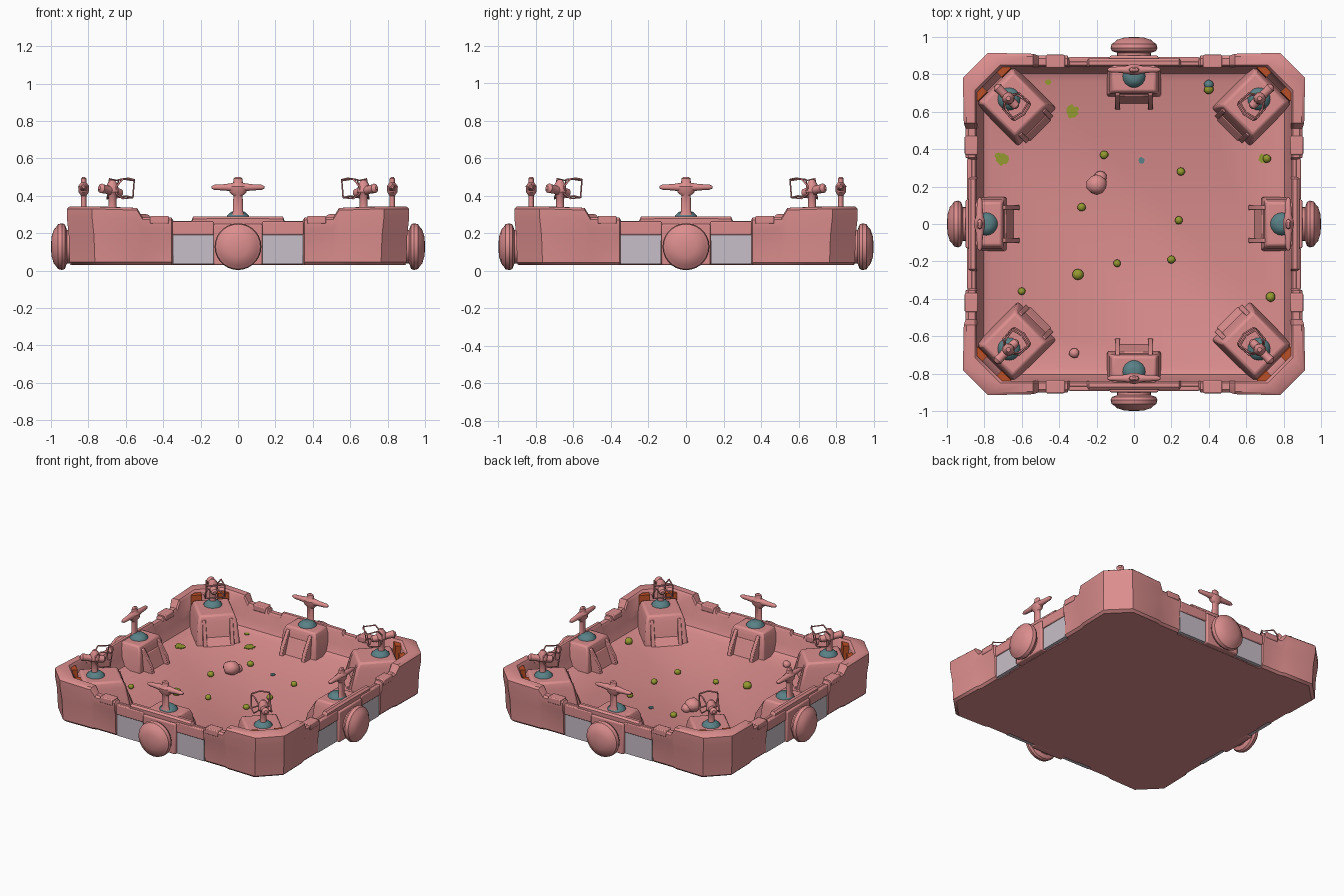
import bpy, bmesh, math, random
from mathutils import Vector, Matrix

random.seed(4)
if "Cube" in bpy.data.objects:
    bpy.data.objects.remove(bpy.data.objects["Cube"])

FLOOR = 0.11
SIDES = [k * math.pi / 2 for k in range(4)]
CORNERS = [a + math.pi / 4 for a in SIDES]


def material(name, rgb):
    m = bpy.data.materials.new(name)
    m.use_nodes = True
    m.diffuse_color = (*rgb, 1)
    m.node_tree.nodes["Principled BSDF"].inputs["Base Color"].default_value = (*rgb, 1)
    return m


PINK = material("dusty pink", (0.72, 0.27, 0.27))
GREY = material("pale grey", (0.58, 0.52, 0.58))
TEAL = material("dull teal", (0.1, 0.22, 0.24))
ORANGE = material("burnt orange", (0.5, 0.08, 0.02))
GREEN = material("olive green", (0.3, 0.32, 0.03))


def loft(rings, bm=None):
    """Skin a stack of equal rings and cap both ends."""
    bm = bm or bmesh.new()
    rows = [[bm.verts.new(p) for p in ring] for ring in rings]
    n = len(rows[0])
    faces = [bm.faces.new((a[i], a[(i + 1) % n], b[(i + 1) % n], b[i]))
             for a, b in zip(rows, rows[1:]) for i in range(n)]
    faces += [bm.faces.new(rows[0][::-1]), bm.faces.new(rows[-1])]
    bmesh.ops.recalc_face_normals(bm, faces=faces)
    return bm


def lathe(profile, place=Matrix(), n=18, bm=None):
    turn = [2 * math.pi * i / n for i in range(n)]
    return loft([[place @ Vector((r * math.cos(a), r * math.sin(a), z)) for a in turn]
                 for r, z in profile], bm)


def rect(half, y0, y1, z, cx=0):
    return [(cx - half, y0, z), (cx + half, y0, z), (cx + half, y1, z), (cx - half, y1, z)]


def finish(name, bm, mat, angles=(0,), bevel=0, smooth=35):
    """Make one mesh and place a copy at each angle around the centre."""
    me = bpy.data.meshes.new(name)
    bm.to_mesh(me)
    bm.free()
    me.materials.append(mat)
    me.polygons.foreach_set("use_smooth", [True] * len(me.polygons))
    me.set_sharp_from_angle(angle=math.radians(smooth))
    for a in angles:
        ob = bpy.data.objects.new(name, me)
        ob.rotation_euler.z = a
        bpy.context.collection.objects.link(ob)
        if bevel:
            mod = ob.modifiers.new("soft edges", "BEVEL")
            mod.width, mod.segments = bevel, 2


# Tray: stepped wall, floor and underside in one skin
half = [(0.1, 0.885, 0.29), (0.24, 0.885, 0.288), (0.25, 0.88, 0.265), (0.345, 0.88, 0.265),
        (0.355, 0.9, 0.283), (0.51, 0.9, 0.285), (0.54, 0.91, 0.335), (0.78, 0.915, 0.342)]
stations = [(-x, o, t) for x, o, t in reversed(half)] + half


def wall_ring(depth_of, height_of):
    ring = []
    for a in SIDES:
        for x, out, top in stations:
            d = depth_of(out)
            lim = d - 0.135
            p = Vector((max(-lim, min(lim, x)), -d, height_of(top)))
            ring.append(Matrix.Rotation(a, 3, "Z") @ p)
    return ring


levels = [(lambda o: o - 0.03, lambda t: 0.03), (lambda o: o - 0.015, lambda t: 0.045),
          (lambda o: o - 0.01, lambda t: 0.19), (lambda o: o, lambda t: t - 0.06),
          (lambda o: o, lambda t: t - 0.012), (lambda o: o - 0.014, lambda t: t),
          (lambda o: 0.85, lambda t: t), (lambda o: 0.84, lambda t: t - 0.015),
          (lambda o: 0.83, lambda t: 0.19), (lambda o: 0.805, lambda t: 0.13),
          (lambda o: 0.76, lambda t: FLOOR)]
finish("arena_tray", loft([wall_ring(d, h) for d, h in levels]), PINK)

# Side windows, lintels and the round bosses
bm = bmesh.new()
for s in (-1, 1):
    loft([rect(0.108, 0.84, 0.882, z, s * 0.24) for z in (0.035, 0.19)], bm)
finish("side_window", bm, GREY, SIDES)
finish("boss_pillar", loft([rect(0.13, 0.85, 0.9, z) for z in (0.03, 0.25)]), PINK, SIDES, 0.008)
bm = bmesh.new()
for s in (-1, 1):
    loft([rect(0.11, 0.85, 0.892, z, s * 0.24) for z in (0.19, 0.262)], bm)
    loft([rect(0.05, 0.835, 0.905, z, s * 0.42) for z in (0.25, 0.292)], bm)
finish("wall_lintel", bm, PINK, SIDES, 0.006)
outward = Matrix.Translation((0, 0, 0.128)) @ Matrix.Rotation(-math.pi / 2, 4, "X")
finish("round_boss", lathe([(0.09, 0.87), (0.09, 0.915), (0.118, 0.925), (0.125, 0.94), (0.12, 0.962),
                            (0.105, 0.972), (0.09, 0.985), (0.055, 0.996), (0.015, 1.0)],
                           outward, 28), PINK, SIDES)

# Side pedestals with a sloped front between two rails
finish("side_pedestal", loft([rect(0.145, 0.68, 0.85, FLOOR - 0.01), rect(0.13, 0.695, 0.85, 0.25),
                              rect(0.115, 0.71, 0.85, 0.287)]), PINK, SIDES, 0.01)
bm = bmesh.new()
for s in (-1, 1):
    loft([rect(0.014, 0.61, 0.72, FLOOR - 0.01, s * 0.088), rect(0.014, 0.625, 0.72, 0.16, s * 0.088),
          rect(0.012, 0.69, 0.72, 0.265, s * 0.088)], bm)
loft([rect(0.08, 0.64, 0.72, FLOOR - 0.01), rect(0.08, 0.685, 0.72, 0.22)], bm)
finish("side_pedestal_ramp", bm, PINK, SIDES, 0.004)

# Corner pedestals, turned to face the middle
finish("corner_pedestal", loft([rect(0.145, 0.73, 1.06, FLOOR - 0.01), rect(0.13, 0.765, 1.05, 0.26),
                                rect(0.115, 0.785, 1.03, 0.302)]), PINK, CORNERS, 0.012)
bm = bmesh.new()
for s in (-1, 1):
    loft([rect(0.014, 0.71, 0.8, FLOOR - 0.01, s * 0.09), rect(0.012, 0.765, 0.8, 0.275, s * 0.09)], bm)
loft([rect(0.08, 0.7, 0.8, FLOOR - 0.01), rect(0.08, 0.74, 0.8, 0.16)], bm)
finish("corner_pedestal_ramp", bm, PINK, CORNERS, 0.004)

# Orange panels on the inner corner walls
bm = bmesh.new()
for s in (-1, 1):
    loft([rect(0.036, 1.045, 1.08, 0.17, s * 0.09), rect(0.036, 1.055, 1.1, 0.325, s * 0.09)], bm)
finish("corner_panel", bm, ORANGE, CORNERS)

# Mounting collars
collar = [(0.062, 0), (0.058, 0.012), (0.035, 0.032), (0.02, 0.035)]
finish("side_collar", lathe(collar, Matrix.Translation((0, 0.79, 0.283))), TEAL, SIDES)
finish("corner_collar", lathe(collar, Matrix.Translation((0, 0.945, 0.298))), TEAL, CORNERS)

# Side turrets: flattened post with a tapering crossbar
seat = Matrix.Translation((0, 0.825, 0)) @ Matrix.Diagonal((1, 0.6, 1, 1))
bm = lathe([(0.042, 0.28), (0.027, 0.315), (0.025, 0.4), (0.045, 0.418), (0.05, 0.45),
            (0.026, 0.47), (0.024, 0.492), (0.012, 0.5)], seat)
bar = Matrix.Translation((0, 0.825, 0.445)) @ Matrix.Rotation(math.pi / 2, 4, "Y")
lathe([(0.006, -0.142), (0.014, -0.125), (0.017, -0.07), (0.023, -0.03), (0.023, 0.03),
       (0.017, 0.07), (0.014, 0.125), (0.006, 0.142)], bar, 12, bm)
finish("side_turret", bm, PINK, SIDES)

# Corner turrets: leaning post, cannon body and wire guards
bm = lathe([(0.034, 0.29), (0.022, 0.33), (0.022, 0.4), (0.035, 0.42), (0.03, 0.46), (0.012, 0.485)],
           Matrix.Translation((0, 0.95, 0)), 14)
aim = Matrix.Translation((0, 0.95, 0.425)) @ Matrix.Rotation(math.radians(-80), 4, "X")
lathe([(0.012, -0.07), (0.022, -0.06), (0.026, 0), (0.022, 0.05), (0.026, 0.085), (0.01, 0.1)], aim, 12, bm)
finish("corner_turret", bm, PINK, CORNERS)


def wire(name, points, angles, cyclic):
    cu = bpy.data.curves.new(name, "CURVE")
    cu.dimensions, cu.bevel_depth, cu.bevel_resolution = "3D", 0.005, 1
    sp = cu.splines.new("POLY")
    sp.points.add(len(points) - 1)
    for q, p in zip(sp.points, points):
        q.co = (*p, 1)
    sp.use_cyclic_u = cyclic
    cu.materials.append(PINK)
    for a in angles:
        ob = bpy.data.objects.new(name, cu)
        ob.rotation_euler.z = a
        bpy.context.collection.objects.link(ob)


for s in (-1, 1):
    wire("turret_side_guard", [(s * 0.03, 0.95, 0.41), (s * 0.06, 0.93, 0.385), (s * 0.065, 0.86, 0.39),
                               (s * 0.06, 0.845, 0.48), (s * 0.05, 0.92, 0.49), (s * 0.03, 0.95, 0.45)],
         CORNERS, True)
for z, y in ((0.39, 0.86), (0.485, 0.845)):
    wire("turret_cross_guard", [(-0.062, y, z), (0, y - 0.015, z + 0.008), (0.062, y, z)], CORNERS, False)


# Floor litter: pods, flat splats and lumps
def pod(name, x, y, r, mat, squash=0.9):
    bm = bmesh.new()
    bmesh.ops.create_icosphere(bm, subdivisions=2, radius=r)
    for v in bm.verts:
        v.co = v.co * random.uniform(0.93, 1.05)
        v.co.z *= squash
    bmesh.ops.translate(bm, verts=bm.verts, vec=(x, y, FLOOR + r * squash * 0.7))
    finish(name, bm, mat, smooth=60)


for x, y, r in [(-0.16, 0.37, 0.023), (-0.28, 0.09, 0.023), (-0.09, -0.21, 0.021), (-0.3, -0.27, 0.03),
                (0.25, 0.28, 0.022), (0.24, 0.02, 0.022), (0.2, -0.19, 0.022), (0.73, -0.39, 0.027),
                (-0.6, -0.36, 0.02), (0.71, 0.35, 0.022), (0.4, 0.72, 0.026)]:
    pod("floor_pod", x, y, r, GREEN)
pod("pod_cap", 0.4, 0.745, 0.026, TEAL)
pod("floor_lump", -0.2, 0.21, 0.055, PINK)
pod("floor_lump", -0.18, 0.25, 0.035, PINK)
pod("floor_lump", -0.32, -0.69, 0.027, PINK)

for x, y, r, mat in [(-0.33, 0.6, 0.04, GREEN), (-0.71, 0.35, 0.04, GREEN), (-0.46, 0.76, 0.02, GREEN),
                     (0.69, 0.35, 0.03, GREEN), (0.04, 0.34, 0.02, TEAL)]:
    edge = [(math.cos(i * math.pi / 8), math.sin(i * math.pi / 8), r * random.uniform(0.65, 1.05))
            for i in range(16)]
    finish("floor_splat", loft([[(x + c * d, y + s * d, FLOOR + z) for c, s, d in edge]
                                for z in (-0.002, 0.005)]), mat)
